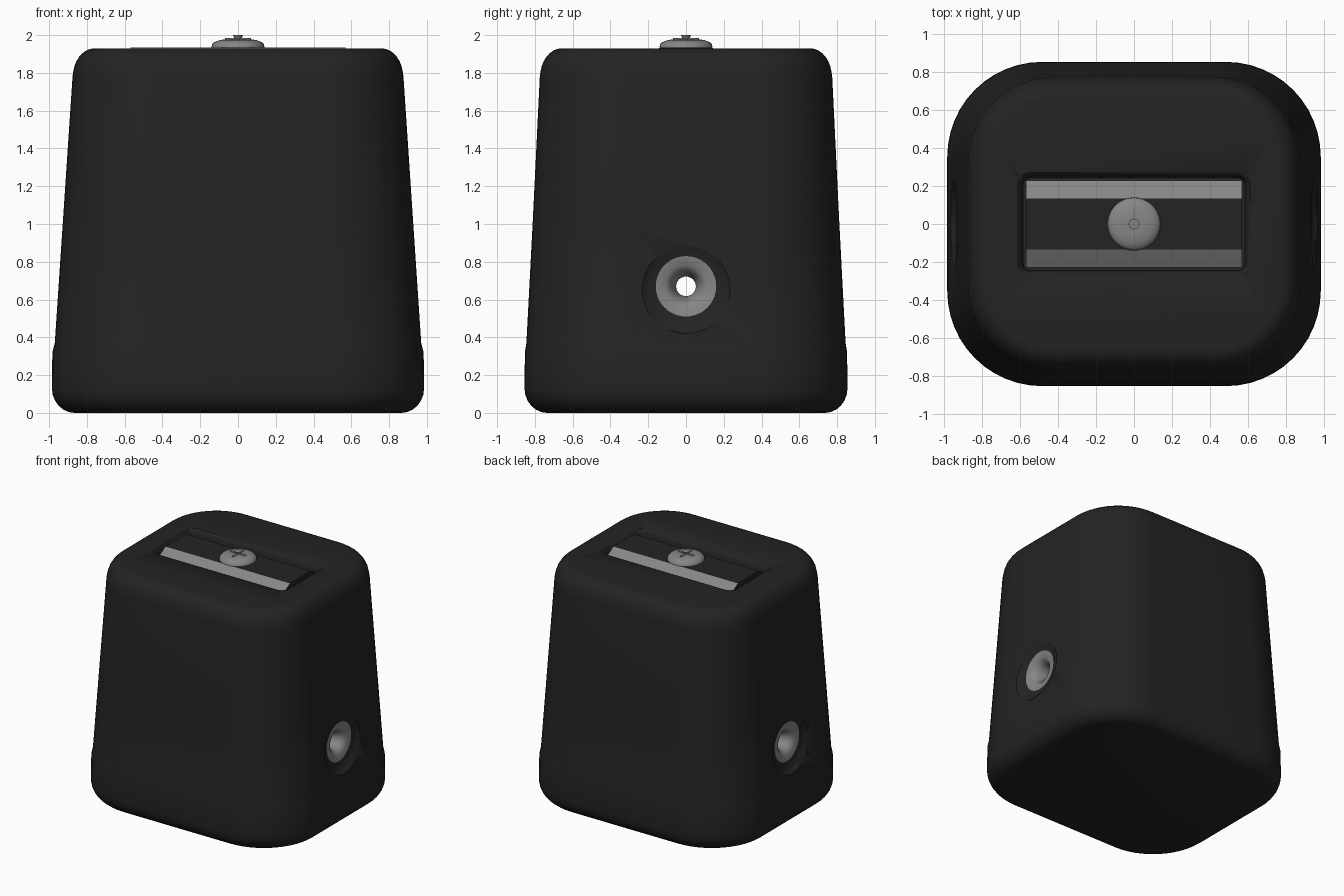
import bpy, bmesh, math
from mathutils import Vector

if "Cube" in bpy.data.objects:
    bpy.data.objects.remove(bpy.data.objects["Cube"])


def material(name, c):
    m = bpy.data.materials.new(name)
    m.diffuse_color = (c, c, c * 1.0, 1)
    m.use_nodes = True
    m.node_tree.nodes["Principled BSDF"].inputs["Base Color"].default_value = m.diffuse_color
    return m


BLACK = material("black_plastic", 0.017)
GREY = material("grey_metal", 0.24)


def make_object(name, bm, mats, angle=40):
    bmesh.ops.recalc_face_normals(bm, faces=bm.faces)
    me = bpy.data.meshes.new(name)
    bm.to_mesh(me)
    bm.free()
    ob = bpy.data.objects.new(name, me)
    bpy.context.collection.objects.link(ob)
    for m in mats:
        me.materials.append(m)
    smooth(ob, angle)
    return ob


def smooth(ob, angle):
    bpy.ops.object.select_all(action='DESELECT')
    bpy.context.view_layer.objects.active = ob
    ob.select_set(True)
    bpy.ops.object.shade_smooth_by_angle(angle=math.radians(angle))


def loft(rings):
    """Skin a stack of closed point rings and cap both ends."""
    bm = bmesh.new()
    rows = [[bm.verts.new(p) for p in ring] for ring in rings]
    n = len(rows[0])
    for a, b in zip(rows, rows[1:]):
        for i in range(n):
            j = (i + 1) % n
            bm.faces.new((a[i], a[j], b[j], b[i]))
    bm.faces.new(rows[0])
    bm.faces.new(rows[-1])
    return bm


def round_rect(z, hx, hy, r, seg=12):
    pts = []
    for k, (sx, sy) in enumerate(((1, 1), (-1, 1), (-1, -1), (1, -1))):
        for i in range(seg + 1):
            a = (k + i / seg) * math.pi / 2
            pts.append(Vector((sx * (hx - r) + r * math.cos(a),
                               sy * (hy - r) + r * math.sin(a), z)))
    return pts


def circle(h, r, axis='Z', centre=(0, 0, 0), seg=40):
    pts = []
    for i in range(seg):
        a = 2 * math.pi * i / seg
        c, s = r * math.cos(a), r * math.sin(a)
        p = Vector((c, s, h)) if axis == 'Z' else Vector((h, c, s))
        pts.append(p + Vector(centre))
    return pts


# Tapered body: foot rounding, straight foot band, slight step, rounded top
profile = []
for i in range(7):
    a = i / 6 * math.pi / 2
    d = 0.12 * (1 - math.sin(a))
    profile.append((0.13 * (1 - math.cos(a)), 0.985 - d, 0.855 - d, 0.5 - d))
profile += [(0.32, 0.983, 0.853, 0.5), (0.37, 0.97, 0.845, 0.49),
            (1.0, 0.928, 0.812, 0.47), (1.78, 0.876, 0.774, 0.45)]
for i in range(1, 9):
    a = i / 8 * math.pi / 2
    d = 0.115 * (1 - math.cos(a))
    profile.append((1.78 + 0.15 * math.sin(a), 0.874 - d, 0.772 - d, 0.45 - d))
body = make_object("sharpener_body", loft([round_rect(*p) for p in profile]), [BLACK, GREY])

# Cutter for the blade pocket with a softened rim
pocket = make_object("pocket_cutter", loft([
    round_rect(1.85, 0.585, 0.245, 0.04, 5), round_rect(1.90, 0.59, 0.25, 0.045, 5),
    round_rect(1.92, 0.60, 0.26, 0.055, 5), round_rect(1.94, 0.625, 0.285, 0.08, 5),
    round_rect(2.0, 0.625, 0.285, 0.08, 5)]), [BLACK])

# Cutter for the pencil hole: dimple, flat ring, funnel, tunnel, mirrored in x
half = [(1.05, 0.27), (0.965, 0.25), (0.94, 0.22), (0.927, 0.19), (0.922, 0.16),
        (0.916, 0.11), (0.90, 0.088), (0.87, 0.07), (0.80, 0.052)]
both = [(-x, r) for x, r in half] + [(x, r) for x, r in reversed(half)]
tunnel = make_object("pencil_hole_cutter", loft(
    [circle(x, r, 'X', (0, 0, 0.67)) for x, r in both]), [BLACK])

for cutter in (pocket, tunnel):
    mod = body.modifiers.new("cut", 'BOOLEAN')
    mod.operation = 'DIFFERENCE'
    mod.solver = 'EXACT'
    mod.object = cutter
    bpy.context.view_layer.objects.active = body
    bpy.ops.object.modifier_apply(modifier=mod.name)
    bpy.data.objects.remove(cutter)

# Metal lining: every face lying inside the ring radius
me = body.data
for f in me.polygons:
    inside = all(math.hypot(me.vertices[i].co.y, me.vertices[i].co.z - 0.67) < 0.163
                 for i in f.vertices)
    f.material_index = 1 if inside else 0
smooth(body, 40)

# Blade: dark flat top with bare metal sloping edges
section = [(-0.23, 1.845), (-0.23, 1.88), (-0.135, 1.935),
           (0.135, 1.935), (0.23, 1.88), (0.23, 1.845)]
bm = loft([[Vector((x, y, z)) for y, z in section] for x in (-0.57, 0.57)])
bmesh.ops.recalc_face_normals(bm, faces=bm.faces)
for f in bm.faces:
    f.material_index = 1 if abs(f.normal.y) > 0.3 else 0
make_object("blade", bm, [BLACK, GREY], 20)

# Screw head with a raised cross and centre nub
make_object("screw_head", loft([circle(z, r) for z, r in (
    (1.92, 0.12), (1.935, 0.14), (1.95, 0.138), (1.963, 0.125),
    (1.973, 0.1), (1.979, 0.06), (1.98, 0.02))]), [GREY])
for name, hx, hy in (("screw_cross_a", 0.07, 0.01), ("screw_cross_b", 0.01, 0.07)):
    make_object(name, loft([round_rect(z, hx, hy, 0.006, 3) for z in (1.965, 1.985)]), [GREY])
make_object("screw_nub", loft([circle(1.975, 0.015, seg=16), circle(2.0, 0.028, seg=16)]), [GREY])
